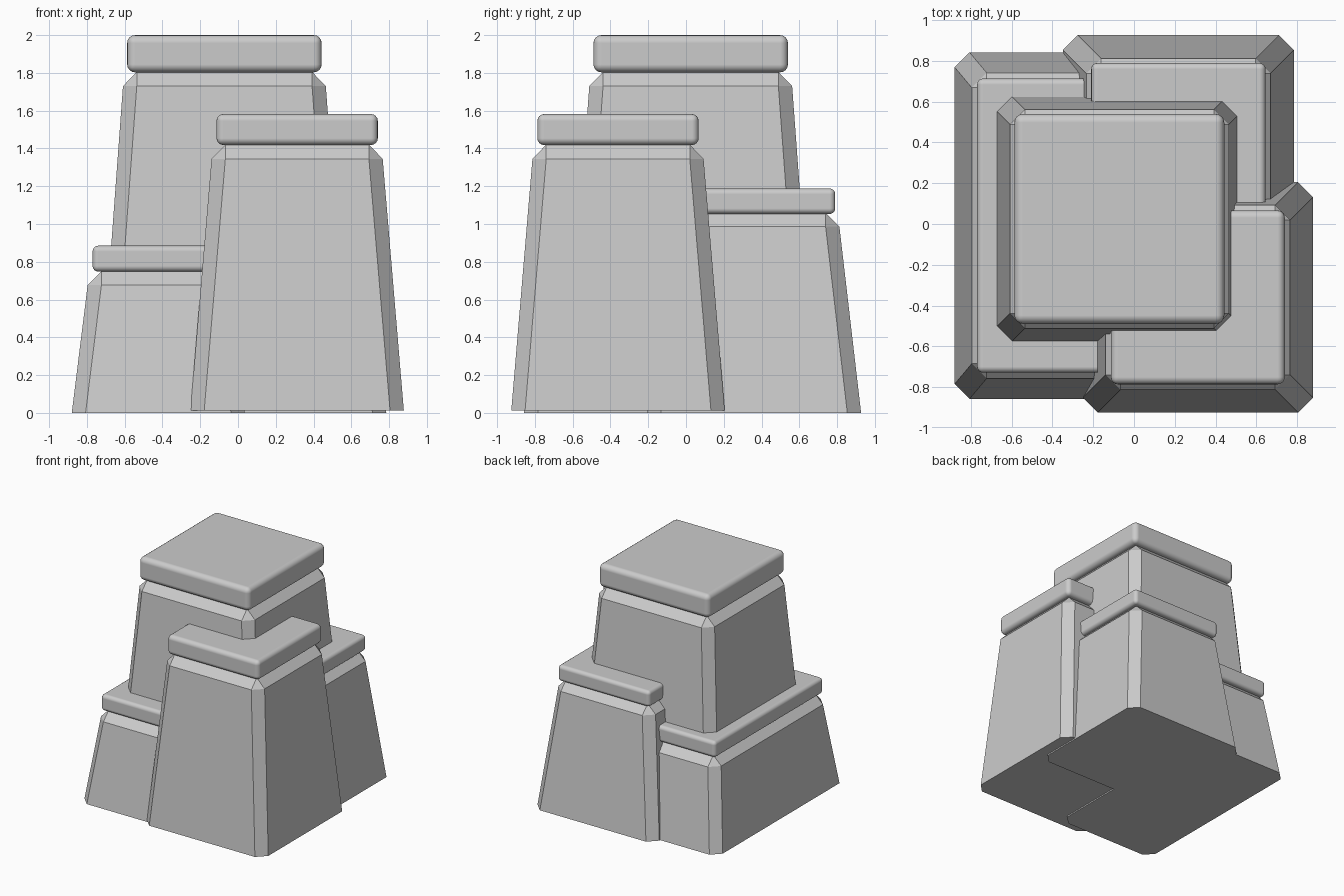
import bpy, bmesh

if "Cube" in bpy.data.objects:
    bpy.data.objects.remove(bpy.data.objects["Cube"])


def pillar_body(name, cx, cy, base, top, z0, z1, z2, c=0.073):
    """Tapered block with chamfered corners and shoulders (half sizes base/top)."""
    bm = bmesh.new()

    def octagon(hx, hy, z):
        pts = [(hx, hy - c), (hx - c, hy), (-hx + c, hy), (-hx, hy - c),
               (-hx, -hy + c), (-hx + c, -hy), (hx - c, -hy), (hx, -hy + c)]
        return [bm.verts.new((cx + x, cy + y, z)) for x, y in pts]

    low = octagon(*base, z0)
    mid = octagon(*top, z1)
    tx, ty = top[0] - c, top[1] - c
    lid = [bm.verts.new((cx + sx * tx, cy + sy * ty, z2))
           for sx, sy in ((1, 1), (-1, 1), (-1, -1), (1, -1))]
    bm.faces.new(low[::-1])
    bm.faces.new(lid)
    for i in range(8):
        j = (i + 1) % 8
        bm.faces.new((low[i], low[j], mid[j], mid[i]))
    for k in range(4):
        n = (k + 1) % 4
        bm.faces.new((mid[2 * k], mid[2 * k + 1], lid[k]))
        bm.faces.new((mid[2 * k + 1], mid[2 * n], lid[n], lid[k]))
    bmesh.ops.recalc_face_normals(bm, faces=bm.faces)
    mesh = bpy.data.meshes.new(name)
    bm.to_mesh(mesh)
    bm.free()
    bpy.context.collection.objects.link(bpy.data.objects.new(name, mesh))


def slab(name, cx, cy, half, z0, z1, radius):
    """Rounded cap stone."""
    bpy.ops.mesh.primitive_cube_add(size=2, location=(cx, cy, (z0 + z1) / 2))
    ob = bpy.context.object
    ob.name = name
    ob.scale = (half[0], half[1], (z1 - z0) / 2)
    bpy.ops.object.transform_apply(location=False, rotation=False, scale=True)
    bpy.ops.object.shade_smooth()
    mod = ob.modifiers.new("round", 'BEVEL')
    mod.width = radius
    mod.segments = 4
    mod.harden_normals = True


# name, centre, base half, shoulder half, body z levels, cap half, cap z, cap radius
pillars = [
    ("tall_pillar", -0.072, 0.025, (0.663, 0.663), (0.537, 0.537),
     (0.02, 1.73, 1.805), (0.515, 0.515), (1.803, 2.0), 0.042),
    ("front_right_pillar", 0.313, -0.36, (0.565, 0.565), (0.453, 0.453),
     (0.012, 1.345, 1.42), (0.427, 0.427), (1.418, 1.582), 0.036),
    ("back_right_pillar", 0.218, 0.36, (0.567, 0.567), (0.452, 0.452),
     (0.0, 0.987, 1.06), (0.428, 0.43), (1.053, 1.188), 0.03),
    ("left_pillar", -0.422, -0.008, (0.458, 0.85), (0.374, 0.75),
     (0.0, 0.677, 0.75), (0.348, 0.722), (0.748, 0.885), 0.03),
]

for name, cx, cy, base, top, zs, cap, cz, r in pillars:
    pillar_body(name + "_body", cx, cy, base, top, *zs)
    slab(name + "_cap", cx, cy, cap, *cz, r)
